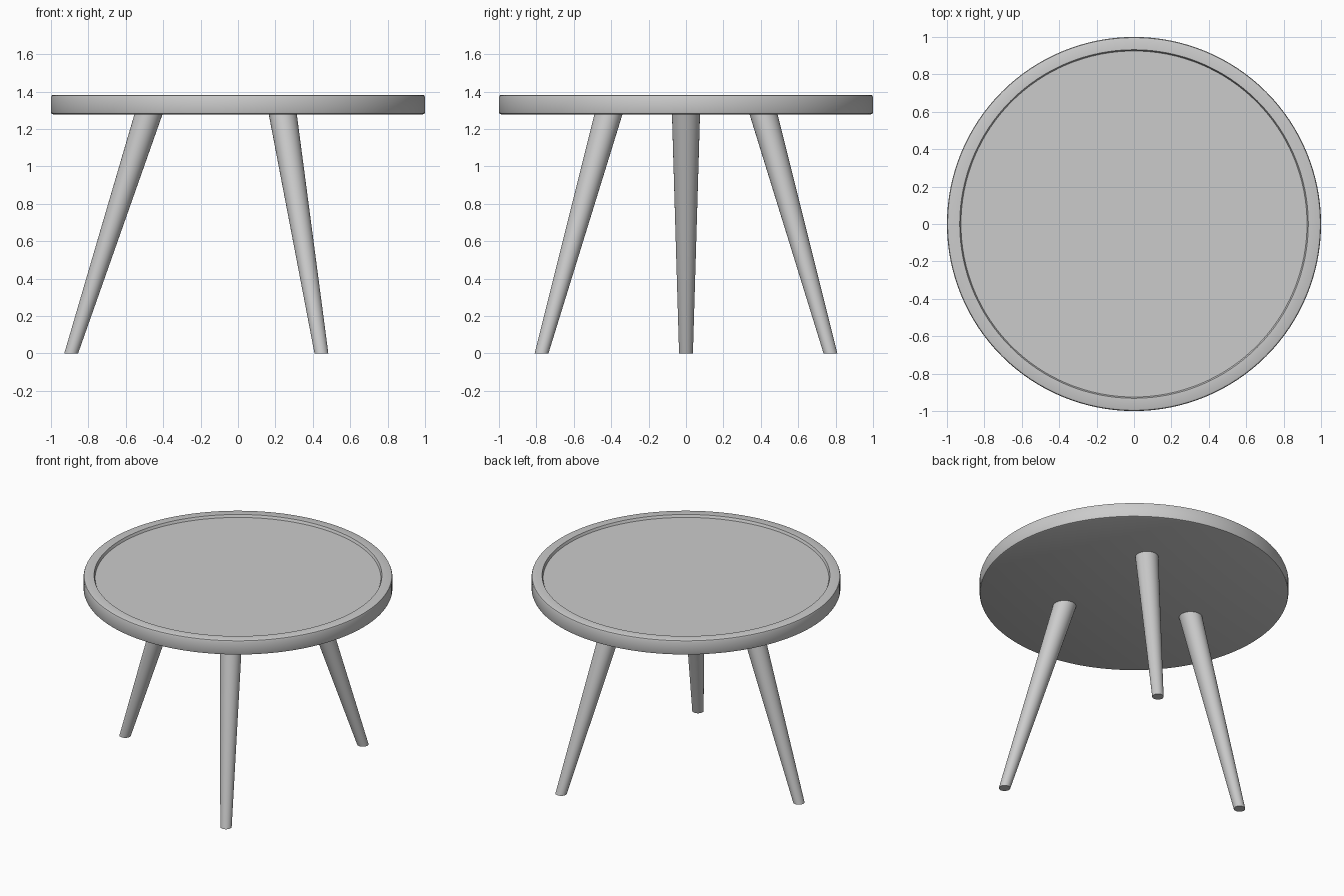
import bpy, bmesh, math
from mathutils import Vector

if "Cube" in bpy.data.objects:
    bpy.data.objects.remove(bpy.data.objects["Cube"])

BASE, TOP = 1.278, 1.383   # underside and rim height of the table top


def finish(name, bm):
    bmesh.ops.recalc_face_normals(bm, faces=bm.faces)
    mesh = bpy.data.meshes.new(name)
    bm.to_mesh(mesh)
    bm.free()
    obj = bpy.data.objects.new(name, mesh)
    bpy.context.collection.objects.link(obj)
    bpy.ops.object.select_all(action='DESELECT')
    obj.select_set(True)
    bpy.context.view_layer.objects.active = obj
    bpy.ops.object.shade_smooth_by_angle(angle=math.radians(30))
    return obj


def lathe(name, profile, steps=128):
    bm = bmesh.new()
    verts = [bm.verts.new((r, 0, z)) for r, z in profile]
    edges = [bm.edges.new(pair) for pair in zip(verts, verts[1:])]
    bmesh.ops.spin(bm, geom=verts + edges, cent=(0, 0, 0), axis=(0, 0, 1),
                   angle=math.tau, steps=steps)
    bmesh.ops.remove_doubles(bm, verts=bm.verts, dist=1e-4)
    return finish(name, bm)


def leg(name, angle, foot_dist=0.892, head_dist=0.479, r_foot=0.037, r_head=0.075):
    # Tapered cylinder sheared outwards so both ends stay level
    out = Vector((math.cos(angle), math.sin(angle), 0))
    foot = out * foot_dist
    head = out * head_dist + Vector((0, 0, BASE))
    bm = bmesh.new()
    bmesh.ops.create_cone(bm, cap_ends=True, segments=48, radius1=r_foot,
                          radius2=r_head, depth=BASE)
    for v in bm.verts:
        centre = foot.lerp(head, v.co.z / BASE + 0.5)
        v.co = centre + Vector((v.co.x, v.co.y, 0))
    return finish(name, bm)


# Round tray top: softened outer edges and a shallow recess inside the rim
lathe("table_top", [
    (0, BASE), (0.988, BASE), (0.9965, BASE + 0.0035), (1, BASE + 0.012),
    (1, TOP - 0.012), (0.9965, TOP - 0.0035), (0.988, TOP),
    (0.932, TOP), (0.925, TOP - 0.018), (0, TOP - 0.018)])

# Three splayed legs evenly spaced around the centre
for name, degrees in (("left_leg", 180), ("right_front_leg", -60), ("right_back_leg", 60)):
    leg(name, math.radians(degrees))
